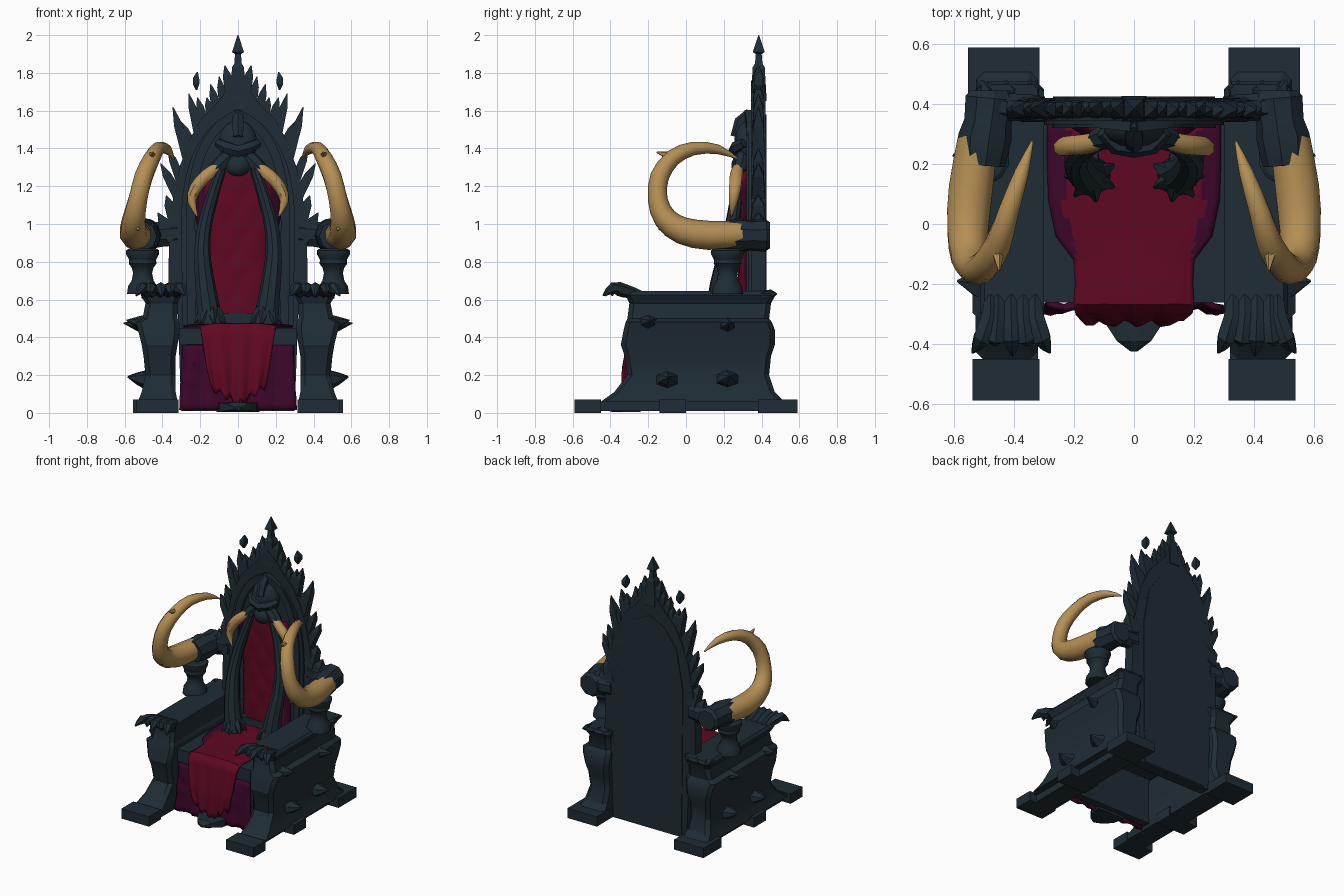
import bpy, bmesh, math, random
from mathutils import Vector as V

if "Cube" in bpy.data.objects:
    bpy.data.objects.remove(bpy.data.objects["Cube"])
random.seed(4)

def material(name, c):
    m = bpy.data.materials.new(name)
    m.diffuse_color = (*c, 1)
    m.use_nodes = True
    m.node_tree.nodes["Principled BSDF"].inputs["Base Color"].default_value = m.diffuse_color
    return m

DARK = material("dark slate", (0.0135, 0.0255, 0.035))
RED = material("crimson cloth", (0.115, 0.0025, 0.0165))
PURPLE = material("dark plum cloth", (0.046, 0.002, 0.022))
GOLD = material("ivory gold", (0.46, 0.275, 0.088))

def finish(bm, name, mats, mirror=False, angle=35, thick=0):
    bmesh.ops.recalc_face_normals(bm, faces=bm.faces)
    me = bpy.data.meshes.new(name)
    bm.to_mesh(me)
    bm.free()
    ob = bpy.data.objects.new(name, me)
    bpy.context.collection.objects.link(ob)
    for m in mats:
        me.materials.append(m)
    if thick:
        s = ob.modifiers.new("thickness", 'SOLIDIFY')
        s.thickness, s.offset = thick, 0
    if mirror:
        ob.modifiers.new("mirror", 'MIRROR').use_mirror_merge = False
    if angle:
        bpy.ops.object.select_all(action='DESELECT')
        ob.select_set(True)
        bpy.context.view_layer.objects.active = ob
        bpy.ops.object.shade_smooth_by_angle(angle=math.radians(angle))
    return ob

def skin(bm, rings):
    rings = [[bm.verts.new(p) for p in r] for r in rings]
    n = len(rings[0])
    for a, b in zip(rings, rings[1:]):
        for i in range(n):
            bm.faces.new((a[i], a[(i+1) % n], b[(i+1) % n], b[i]))
    bm.faces.new(rings[0])
    bm.faces.new(rings[-1])

def tube(bm, pts, n=8, ref=(1, 0, 0), steps=1, ratio=1.0):
    """Sweep through (x, y, z, radius) points; ratio scales the ref direction."""
    P, q = [V(p) for p in pts], []
    for i in range(len(P) - 1):
        p0, p1, p2, p3 = P[max(i-1, 0)], P[i], P[i+1], P[min(i+2, len(P)-1)]
        for k in range(steps):
            t = k / steps
            q.append(p1.lerp(p2, t) if steps == 1 else 0.5*(2*p1 + (p2-p0)*t
                     + (2*p0-5*p1+4*p2-p3)*t*t + (3*p1-p0-3*p2+p3)*t**3))
    q.append(P[-1])
    rings = []
    for i, p in enumerate(q):
        d = (q[min(i+1, len(q)-1)] - q[max(i-1, 0)]).to_3d().normalized()
        a = V(ref)
        a = (a - d*a.dot(d)).normalized()
        b = d.cross(a)
        rings.append([p.to_3d() + p.w*(a*ratio*math.cos(t) + b*math.sin(t))
                      for t in [(k+.5)*math.tau/n for k in range(n)]])
    skin(bm, rings)

def box(bm, x0, x1, y0, y1, z0, z1):
    skin(bm, [[(x0, y0, z), (x1, y0, z), (x1, y1, z), (x0, y1, z)] for z in (z0, z1)])

def prism(bm, half, y0, y1):
    out = half + [(-x, z) for x, z in reversed(half) if x > 0]
    skin(bm, [[(x, y, z) for x, z in out] for y in (y0, y1)])

def ball(bm, c, s, u=14, v=9):
    for w in bmesh.ops.create_uvsphere(bm, u_segments=u, v_segments=v, radius=1)["verts"]:
        w.co = V(c) + V((w.co.x*s[0], w.co.y*s[1], w.co.z*s[2]))

def sheet(name, nu, nv, f, mats, rule=None, thick=0.012):
    bm = bmesh.new()
    g = [[bm.verts.new(f(2*i/nu-1, j/nv)) for i in range(nu+1)] for j in range(nv+1)]
    for j in range(nv):
        for i in range(nu):
            fc = bm.faces.new((g[j][i], g[j][i+1], g[j+1][i+1], g[j+1][i]))
            if rule:
                fc.material_index = rule(fc.calc_center_median())
    finish(bm, name, mats, angle=40, thick=thick)

def lerp_table(tab, t):
    t *= len(tab) - 1
    i = min(int(t), len(tab) - 2)
    return V(tab[i]).lerp(V(tab[i+1]), t - i)

# floor runners with wider feet
bm = bmesh.new()
box(bm, .32, .48, -.58, .58, .01, .06)
for y0, y1 in ((-.59, -.45), (-.14, 0), (.38, .59)):
    box(bm, .315, .54 if y0 < -.2 else .555, y0, y1, 0, .072)
finish(bm, "side_runner", [DARK], True, 0)

# arm walls: waisted blocks stacked from levels (z, x in, x out, front, back)
bm = bmesh.new()
levels = [(.06, .32, .53, -.45, .52), (.11, .33, .51, -.38, .47), (.2, .33, .49, -.31, .44),
          (.3, .33, .5, -.325, .45), (.36, .32, .51, -.345, .47), (.44, .31, .53, -.33, .47),
          (.48, .31, .54, -.32, .455), (.5, .32, .505, -.31, .44), (.58, .32, .49, -.3, .45),
          (.625, .3, .515, -.32, .475), (.645, .3, .5, -.32, .465)]
c = .025
skin(bm, [[(a+c, f, z), (b-c, f, z), (b, f+c, z), (b, k-c, z), (b-c, k, z), (a+c, k, z),
           (a, k-c, z), (a, f+c, z)] for z, a, b, f, k in levels])
finish(bm, "arm_wall", [DARK], True, 25)

# spikes on the outer walls
bm = bmesh.new()
for y, z, l in ((.22, .465, .605), (-.2, .48, .59), (-.1, .18, .585), (.22, .185, .58)):
    tube(bm, [(.46, y, z-.01, .06), (.53, y, z, .032), (l, y+.01, z+.01, .003)], 6, (0, 1, 0), ratio=1.4)
finish(bm, "wall_spike", [DARK], True, 0)

# leaf claws at arm ends
bm = bmesh.new()
for x, tx, ty in ((.33, .28, -.43), (.37, .35, -.39), (.41, .405, -.44), (.455, .47, -.39), (.48, .54, -.43)):
    tube(bm, [(x, -.24, .628, .02), (x, -.32, .645, .036), ((x+tx)/2, -.385, .66, .032),
              (tx, ty, .62, .004)], 6, steps=2)
for x in (.33, .41, .49):
    tube(bm, [(x, .4, .62, .025), (x, .45, .63, .025), (x+.02, .48, .63, .004)], 5)
finish(bm, "arm_claw", [DARK], True, 30)

# urns under the tusks
bm = bmesh.new()
tube(bm, [(.505, .22, z, r) for z, r in ((.63, .085), (.67, .08), (.7, .06), (.74, .052), (.77, .06),
     (.79, .076), (.81, .074), (.84, .09), (.86, .09), (.87, .075))], 12)
finish(bm, "urn", [DARK], True, 30)

# sleeves that hold the big tusks
bm = bmesh.new()
tube(bm, [(.48, .445, .94, .07), (.48, .42, .94, .088), (.49, .34, .94, .082), (.5, .29, .94, .092),
          (.51, .2, .935, .08)], 9)
tube(bm, [(.32, .385, .95, .07), (.4, .39, .945, .07), (.48, .39, .94, .08)], 8, (0, 1, 0), ratio=.7)
finish(bm, "tusk_sleeve", [DARK], True, 30)

# big arm tusks with spurs
bm = bmesh.new()
tube(bm, [(.52, .29, .945, .07), (.545, .12, .94, .077), (.555, -.02, .965, .072), (.55, -.11, 1.03, .062),
          (.53, -.15, 1.13, .052), (.5, -.14, 1.25, .05), (.455, -.07, 1.35, .044),
          (.42, .04, 1.4, .036), (.375, .17, 1.395, .025), (.34, .275, 1.345, .004)], 10, steps=2)
tube(bm, [(.54, -.03, .99, .05), (.53, -.145, .975, .008)], 5)
tube(bm, [(.46, -.05, 1.35, .035), (.45, -.155, 1.38, .004)], 5)
finish(bm, "arm_tusk", [GOLD], True, 40)

# backrest slab and rear panel
bm = bmesh.new()
prism(bm, [(.3, .01), (.32, .55), (.37, .65), (.365, .9), (.35, 1.1), (.31, 1.3), (.26, 1.44), (.2, 1.55),
           (.12, 1.63), (.05, 1.72), (0, 1.76)], .345, .42)
prism(bm, [(.26, .02), (.27, 1.1), (.22, 1.38), (.12, 1.52), (0, 1.58)], .4, .425)
finish(bm, "backrest", [DARK], False, 0)

# crown of spires and side thorns: base x, z, tip x, z, half width
bm = bmesh.new()
for x, z, tx, tz, w in ((.34, .92, .425, 1.06, .05), (.33, 1.0, .38, 1.15, .05), (.3, 1.12, .41, 1.32, .045),
                        (.29, 1.2, .37, 1.4, .04), (.25, 1.3, .345, 1.62, .045), (.24, 1.4, .3, 1.54, .04),
                        (.2, 1.45, .26, 1.69, .04), (.17, 1.5, .215, 1.67, .04), (.14, 1.55, .165, 1.67, .035),
                        (.1, 1.56, .145, 1.74, .04), (.07, 1.6, .1, 1.78, .038), (.03, 1.65, .07, 1.84, .045)):
    mx, mz = x + (tx-x)*.7, z + (tz-z)*.7
    tube(bm, [(x, .383, z, w), (mx, .383, mz, w*.72), (tx, .383, tz, .003)], 4, (0, 1, 0), ratio=1.2)
tube(bm, [(.22, .385, 1.71, .006), (.222, .385, 1.74, .024), (.222, .385, 1.77, .024), (.215, .385, 1.805, .004)],
     4, (0, 1, 0), ratio=1.4)
finish(bm, "crown_spire", [DARK], True, 0)
bm = bmesh.new()
tube(bm, [(0, .385, z, r) for z, r in ((1.65, .06), (1.83, .045), (1.85, .028), (1.9, .022), (1.91, .045), (2.0, .003))], 4)
finish(bm, "finial", [DARK], False, 0)

# pointed arch frame on the front
bm = bmesh.new()
for s, r, y in ((1, .034, .345), (1.14, .02, .345)):
    tube(bm, [(.245*s, y, .46, r), (.25*s, y, .9, r), (.245*s, y, 1.15, r), (.2*s, y, 1.36, r),
              (.11*s, y, 1.49+.02*s, r), (0, y-.01, 1.52+.06*s, r*1.1)], 4, (0, 1, 0), steps=3)
finish(bm, "arch_frame", [DARK], True, 30)

# beast head under the arch
bm = bmesh.new()
ball(bm, (0, .325, 1.43), (.105, .07, .12))
ball(bm, (0, .29, 1.31), (.07, .05, .06), 10, 7)
tube(bm, [(-.105, .31, 1.43, .025), (-.06, .265, 1.405, .034), (0, .255, 1.385, .034), (.06, .265, 1.405, .034),
          (.105, .31, 1.43, .025)], 6, (0, 0, 1))
tube(bm, [(0, .34, 1.59, .025), (0, .29, 1.54, .035), (0, .265, 1.46, .03)], 6)
for s in (-1, 1):
    tube(bm, [(.05*s, .3, 1.36, .04), (.1*s, .29, 1.31, .042), (.13*s, .28, 1.28, .034)], 7, (0, 1, 0))
finish(bm, "beast_head", [DARK], False, 35)

# small tusks beside the head
bm = bmesh.new()
tube(bm, [(.11, .28, 1.3, .03), (.17, .265, 1.255, .035), (.225, .26, 1.19, .034),
          (.245, .25, 1.12, .025), (.215, .24, 1.04, .004)], 8, (0, 1, 0), steps=2)
finish(bm, "head_tusk", [GOLD], True, 45)

# long curved trunk columns with clawed feet
bm = bmesh.new()
tube(bm, [(.09, .28, 1.29, .028), (.13, .27, 1.17, .032), (.175, .245, 1.0, .038), (.19, .215, .85, .044),
          (.175, .18, .68, .054), (.145, .16, .46, .07)], 9, steps=3)
for k in range(7):
    a = k*math.tau/7
    tube(bm, [(.147, .16, .58, .03), (.145+.05*math.cos(a), .16+.05*math.sin(a), .52, .025),
              (.145+.085*math.cos(a), .16+.085*math.sin(a), .475, .006)], 5, (1, .3, .2))
finish(bm, "trunk_column", [DARK], True, 35)

# tufted back cushion, plum at its upper edges
def cushion(u, v):
    z = .51 + .77*v
    w = .19 + .035*max(0, min(1, (z-.9)/.15)) - max(0, z-1.2)*.9
    x = u*w
    tuft = abs(math.sin(math.pi*(x/.15 + z/.22)))*abs(math.sin(math.pi*(x/.15 - z/.22)))
    return (x, .345 - .06*(1-u**4) - .007*tuft*(1-u*u), z)
sheet("back_cushion", 24, 40, cushion, [RED, PURPLE], lambda p: int(abs(p.x) > .165))

# hollow seat: top slab, front panel, dark strip at the back, low foot crest
bm = bmesh.new()
box(bm, -.31, .31, -.262, .36, .36, .45)
box(bm, -.3, .3, -.255, -.2, .02, .36)
box(bm, -.17, .17, .27, .36, .44, .53)
finish(bm, "seat_block", [DARK], False, 0)
bm = bmesh.new()
tube(bm, [(0, -.24, .03, .1), (0, -.33, .03, .085), (0, -.39, .03, .05), (0, -.425, .025, .01)], 10, ratio=1.2)
for v in bm.verts:
    v.co.z = min(max(v.co.z, .004), .055)
finish(bm, "foot_crest", [DARK], False, 30)

# crumpled plum skirt on the seat front
def skirt(u, v):
    j = random.uniform(-.007, .007)
    return (u*(.29 + .02*v), -.27 - .015*v - .01*math.sin(u*14 + v*2) + j, .36 - .345*v)
sheet("front_skirt", 20, 10, skirt, [PURPLE], thick=.02)

# draped seat cloth: rows of (half width, y, z)
rows = [(.29, .34, .47), (.29, .22, .47), (.285, .08, .468), (.26, -.04, .466), (.2, -.12, .466),
        (.195, -.2, .468), (.2, -.265, .468), (.195, -.295, .43), (.18, -.31, .33), (.165, -.325, .22),
        (.14, -.325, .1)]
def drape(u, v):
    w, y, z = lerp_table(rows, v)
    hang = max(0, (v-.6)/.4)
    y -= hang*.012*math.sin(u*11 + .6)
    z += hang**2*(.09*abs(u) - .055) + hang**3*.018*math.sin(u*17)
    z -= .014*abs(u)**4*(1-hang)
    return (u*w, y, z)
sheet("seat_drape", 28, 40, drape, [RED, PURPLE],
      lambda p: int(p.z > .4 and p.y > -.14 and abs(p.x) > .215 + .02*math.sin(p.y*20)), thick=.014)
